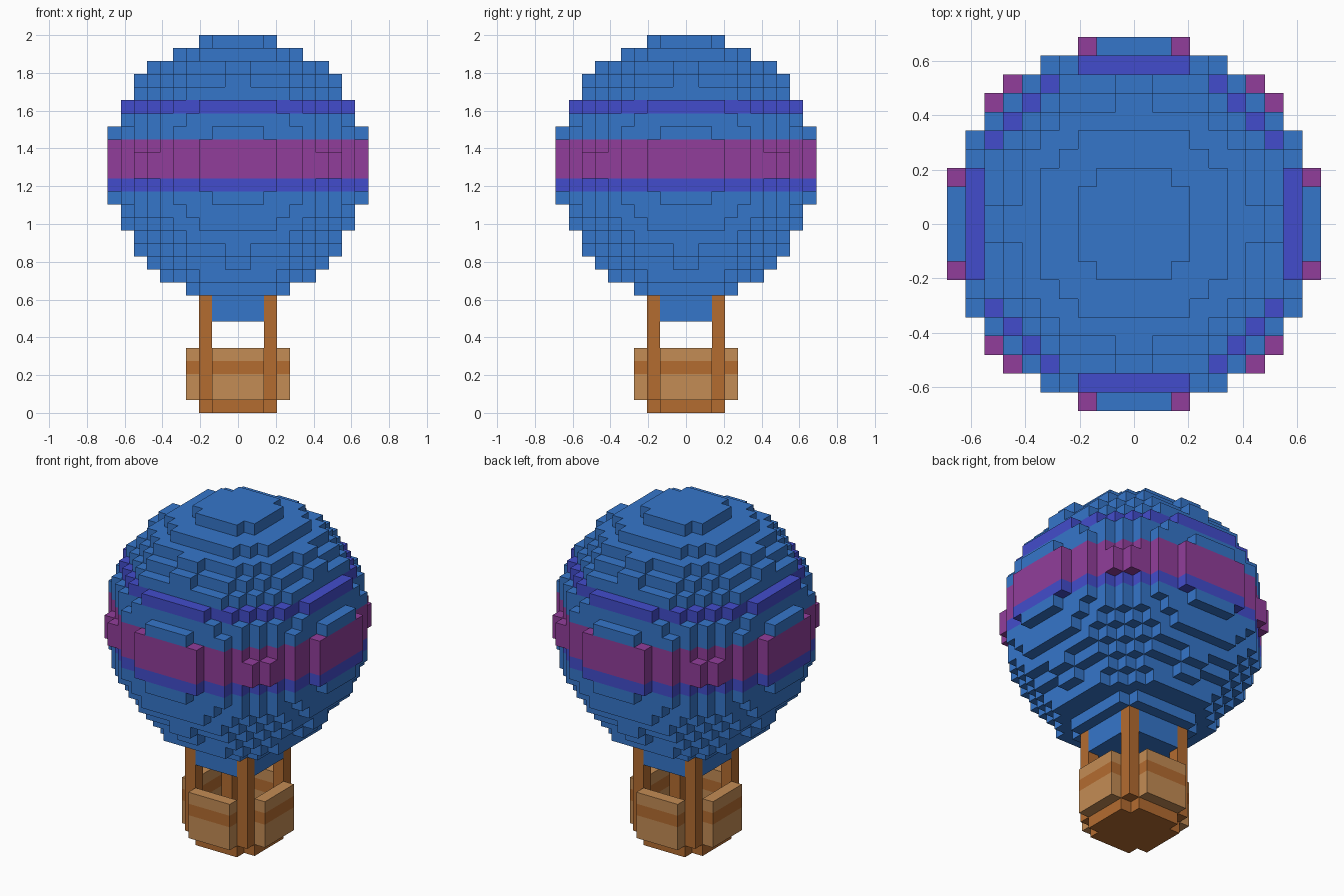
import bpy
from mathutils import Vector

if "Cube" in bpy.data.objects:
    bpy.data.objects.remove(bpy.data.objects["Cube"])

U = 2 / 29  # edge length of one cube


def material(name, rgb):
    m = bpy.data.materials.new(name)
    m.diffuse_color = (*rgb, 1)
    m.use_nodes = True
    m.node_tree.nodes["Principled BSDF"].inputs["Base Color"].default_value = m.diffuse_color
    return m


BLUE = material("balloon blue", (0.036, 0.180, 0.590))
VIOLET = material("stripe violet", (0.055, 0.073, 0.604))
PURPLE = material("band purple", (0.283, 0.048, 0.328))
BROWN = material("rope brown", (0.456, 0.150, 0.030))
TAN = material("basket tan", (0.552, 0.262, 0.089))


def cube_part(name, cells, mats, layer_rule=lambda k: 0):
    """Skin a set of grid cells with outer faces; colour chosen by layer."""
    verts, index, faces, slots = [], {}, [], []
    for c in sorted(cells):
        for axis in range(3):
            for side in (0, 1):
                n = list(c)
                n[axis] += 1 if side else -1
                if tuple(n) in cells:
                    continue
                a, b = (axis + 1) % 3, (axis + 2) % 3
                loop = [(0, 0), (1, 0), (1, 1), (0, 1)]
                if not side:
                    loop.reverse()
                face = []
                for p, q in loop:
                    v = list(c)
                    v[axis] += side
                    v[a] += p
                    v[b] += q
                    v = tuple(v)
                    if v not in index:
                        index[v] = len(verts)
                        verts.append(Vector(v) * U)
                    face.append(index[v])
                faces.append(face)
                slots.append(layer_rule(c[2]))
    mesh = bpy.data.meshes.new(name)
    mesh.from_pydata(verts, [], faces)
    for m in mats:
        mesh.materials.append(m)
    mesh.polygons.foreach_set("material_index", slots)
    mesh.update()
    ob = bpy.data.objects.new(name, mesh)
    bpy.context.collection.objects.link(ob)
    return ob


def box(x0, x1, y0, y1, z0, z1):
    return {(x, y, z) for x in range(x0, x1) for y in range(y0, y1) for z in range(z0, z1)}


def disc(r2, z):
    return {(x, y, z) for x in range(-10, 10) for y in range(-10, 10)
            if (x + .5) ** 2 + (y + .5) ** 2 <= r2}


# Envelope: stepped sphere, with a slightly fuller flare at the bottom and a neck
envelope = set()
for z in range(11, 29):
    envelope |= disc(100 - (z + .5 - 19) ** 2, z)
envelope |= disc(38, 10) | disc(20, 9)
for z in (7, 8):
    envelope |= disc(9, z)
cube_part("envelope", envelope, [BLUE, VIOLET, PURPLE],
          lambda z: 1 if z in (17, 23) else 2 if 18 <= z <= 20 else 0)

# Basket floor: square with the corners left out
cube_part("basket_floor", box(-3, 3, -2, 2, 0, 1) | box(-2, 2, -3, 3, 0, 1), [BROWN])

# Basket walls: four panels with a darker belt
walls = {"front": (-2, 2, -4, -3), "back": (-2, 2, 3, 4),
         "left": (-4, -3, -2, 2), "right": (3, 4, -2, 2)}
for side, r in walls.items():
    cube_part(side + "_basket_wall", box(*r, 1, 5), [TAN, BROWN], lambda z: int(z == 3))

# Corner ropes from basket to envelope
for x, sx in ((-3, "left"), (2, "right")):
    for y, sy in ((-3, "front"), (2, "back")):
        cube_part(f"{sy}_{sx}_rope", box(x, x + 1, y, y + 1, 1, 9), [BROWN])
